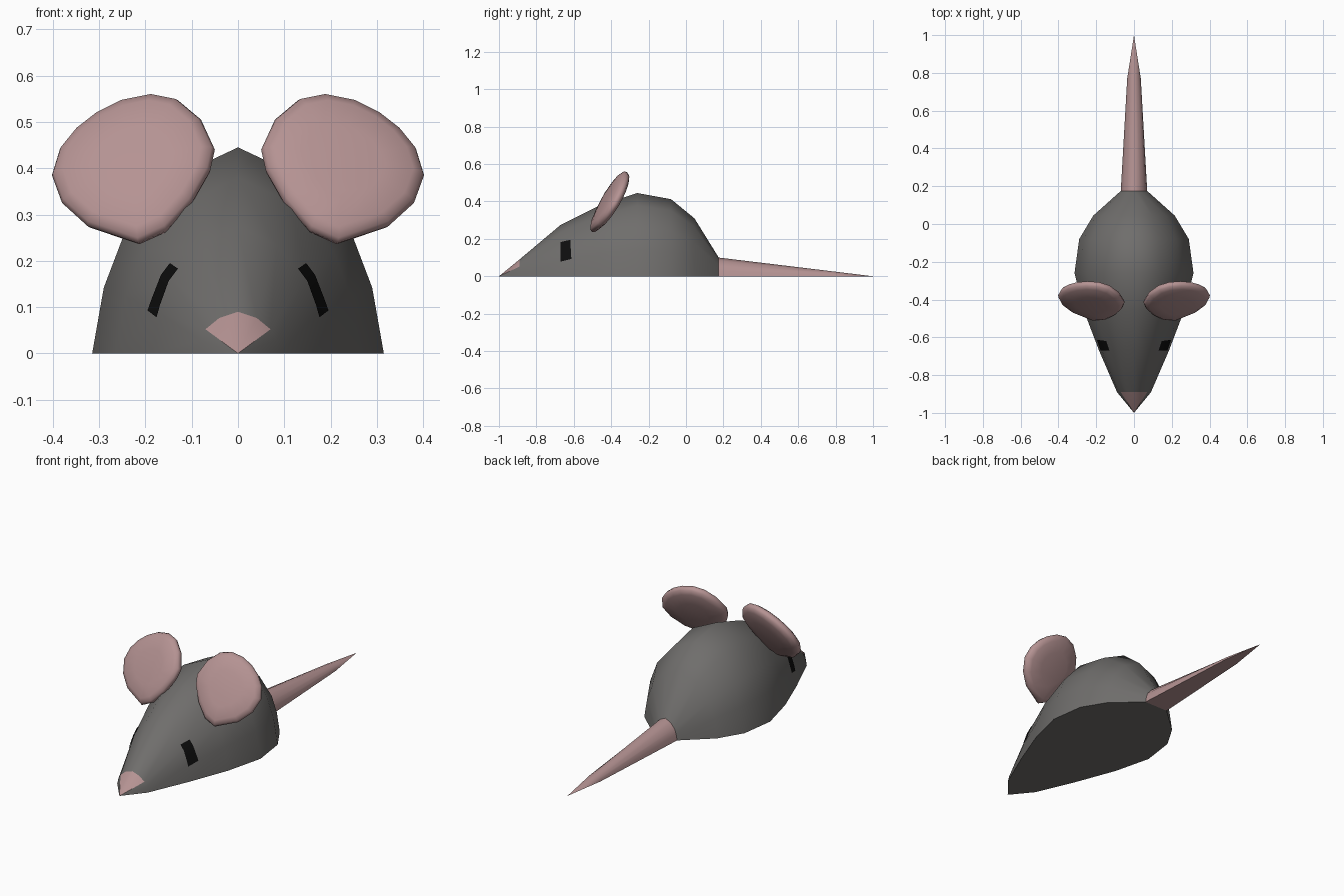
import bpy, bmesh, math
from mathutils import Vector

if "Cube" in bpy.data.objects:
    bpy.data.objects.remove(bpy.data.objects["Cube"])


def material(name, rgb):
    m = bpy.data.materials.new(name)
    m.diffuse_color = (*rgb, 1)
    m.use_nodes = True
    m.node_tree.nodes["Principled BSDF"].inputs["Base Color"].default_value = m.diffuse_color
    return m


FUR = material("fur_grey", (0.16, 0.155, 0.15))
PINK = material("skin_pink", (0.46, 0.29, 0.29))
BLACK = material("eye_black", (0.004, 0.004, 0.004))


def finish(bm, name, mat, angle=50):
    bmesh.ops.remove_doubles(bm, verts=bm.verts, dist=1e-5)
    bmesh.ops.delete(bm, geom=[v for v in bm.verts if not v.link_faces], context='VERTS')
    bmesh.ops.recalc_face_normals(bm, faces=bm.faces)
    me = bpy.data.meshes.new(name)
    bm.to_mesh(me)
    bm.free()
    ob = bpy.data.objects.new(name, me)
    bpy.context.collection.objects.link(ob)
    me.materials.append(mat)
    bpy.ops.object.select_all(action='DESELECT')
    ob.select_set(True)
    bpy.context.view_layer.objects.active = ob
    bpy.ops.object.shade_smooth_by_angle(angle=math.radians(angle))
    return ob


# Shared dome cross-section (fractions of half width and height)
HALF = [(1, 0), (0.92, 0.32), (0.78, 0.58), (0.45, 0.85)]
SECTION = HALF + [(0, 1)] + [(-x, z) for x, z in reversed(HALF)]


def loft(name, rings, mat, keep=lambda i, j: True):
    bm = bmesh.new()
    n = len(SECTION)
    rows = [[bm.verts.new((x * w, y, z * h)) for x, z in SECTION] for y, w, h in rings]
    for i in range(len(rows) - 1):
        for j in range(n):
            if keep(i, j):
                k = (j + 1) % n
                a, b, c, d = rows[i][j], rows[i][k], rows[i + 1][k], rows[i + 1][j]
                # pointed ends become triangles
                bm.faces.new((a, c, d) if rings[i][1] == 0 else
                             (a, b, c) if rings[i + 1][1] == 0 else (a, b, c, d))
                if rings[i][1] == 0:
                    a.co = (0, rings[i][0], 0)
    return finish(bm, name, mat)


# Body, nose tip and tail share one lofted surface
BODY = [(-1, 0, 0), (-0.89, 0.09, 0.09), (-0.67, 0.185, 0.275), (-0.46, 0.265, 0.38),
        (-0.26, 0.315, 0.445), (-0.08, 0.29, 0.412), (0.045, 0.215, 0.31), (0.175, 0.07, 0.1)]
TAIL = [BODY[-1], (0.77, 0.036, 0.028), (1, 0, 0)]
on_nose = lambda i, j: i == 0 and 2 <= j <= 5
body = loft("body", BODY, FUR, lambda i, j: not on_nose(i, j))
loft("nose", BODY[:2], PINK, on_nose)
loft("tail", TAIL, PINK)

# Ears: lens-shaped discs leaning back
EAR = [(0.05, 0.44), (0.08, 0.505), (0.13, 0.547), (0.185, 0.558), (0.25, 0.545),
       (0.305, 0.518), (0.35, 0.483), (0.385, 0.44), (0.402, 0.385), (0.38, 0.325),
       (0.325, 0.275), (0.215, 0.238), (0.155, 0.265), (0.1, 0.325), (0.06, 0.395)]
SLOPE, TURN = 0.6, 0.2
CX, CY, CZ = 0.22, -0.405, 0.4
NORMAL = Vector((TURN, -1, SLOPE)).normalized()


def ear(name, side):
    bm = bmesh.new()

    def point(x, z, scale, off):
        dx, dz = (x - CX) * scale, (z - CZ) * scale
        p = Vector((CX + dx, CY + SLOPE * dz + TURN * dx, CZ + dz)) + NORMAL * off
        return bm.verts.new((p.x * side, p.y, p.z))

    layers = [(0.5, 0.034), (0.85, 0.025), (0.97, 0.014), (1, 0),
              (0.97, -0.014), (0.85, -0.025), (0.5, -0.034)]
    rows = [[point(x, z, s, o) for x, z in EAR] for s, o in layers]
    n = len(EAR)
    for r, q in zip(rows, rows[1:]):
        for j in range(n):
            bm.faces.new((r[j], r[(j + 1) % n], q[(j + 1) % n], q[j]))
    bm.faces.new(rows[0])
    bm.faces.new(rows[-1])
    finish(bm, name, PINK, 60)


# Eyes: slanted patches laid on the side of the head, corners as (y, z)
EYE = [Vector(c) for c in ((-0.67, 0.182), (-0.618, 0.194), (-0.612, 0.092), (-0.67, 0.077))]


def eye(name, side, n=4):
    bm = bmesh.new()
    grid = []
    for i in range(n + 1):
        row = []
        for j in range(n + 1):
            top, low = EYE[0].lerp(EYE[1], j / n), EYE[3].lerp(EYE[2], j / n)
            y, z = top.lerp(low, i / n)
            hit = body.ray_cast(Vector((1, y, z)), Vector((-1, 0, 0)))[1]
            row.append(bm.verts.new((side * (hit.x + 0.004), y - 0.001, z + 0.001)))
        grid.append(row)
    for i in range(n):
        for j in range(n):
            f = (grid[i][j], grid[i + 1][j], grid[i + 1][j + 1], grid[i][j + 1])
            bm.faces.new(f)
    bm.normal_update()
    ob = finish(bm, name, BLACK)
    # patches must face outwards
    if ob.data.polygons[0].normal.x * side < 0:
        ob.data.flip_normals()


bpy.context.view_layer.update()
for label, side in (("left", -1), ("right", 1)):
    ear("ear_" + label, side)
    eye("eye_" + label, side)
